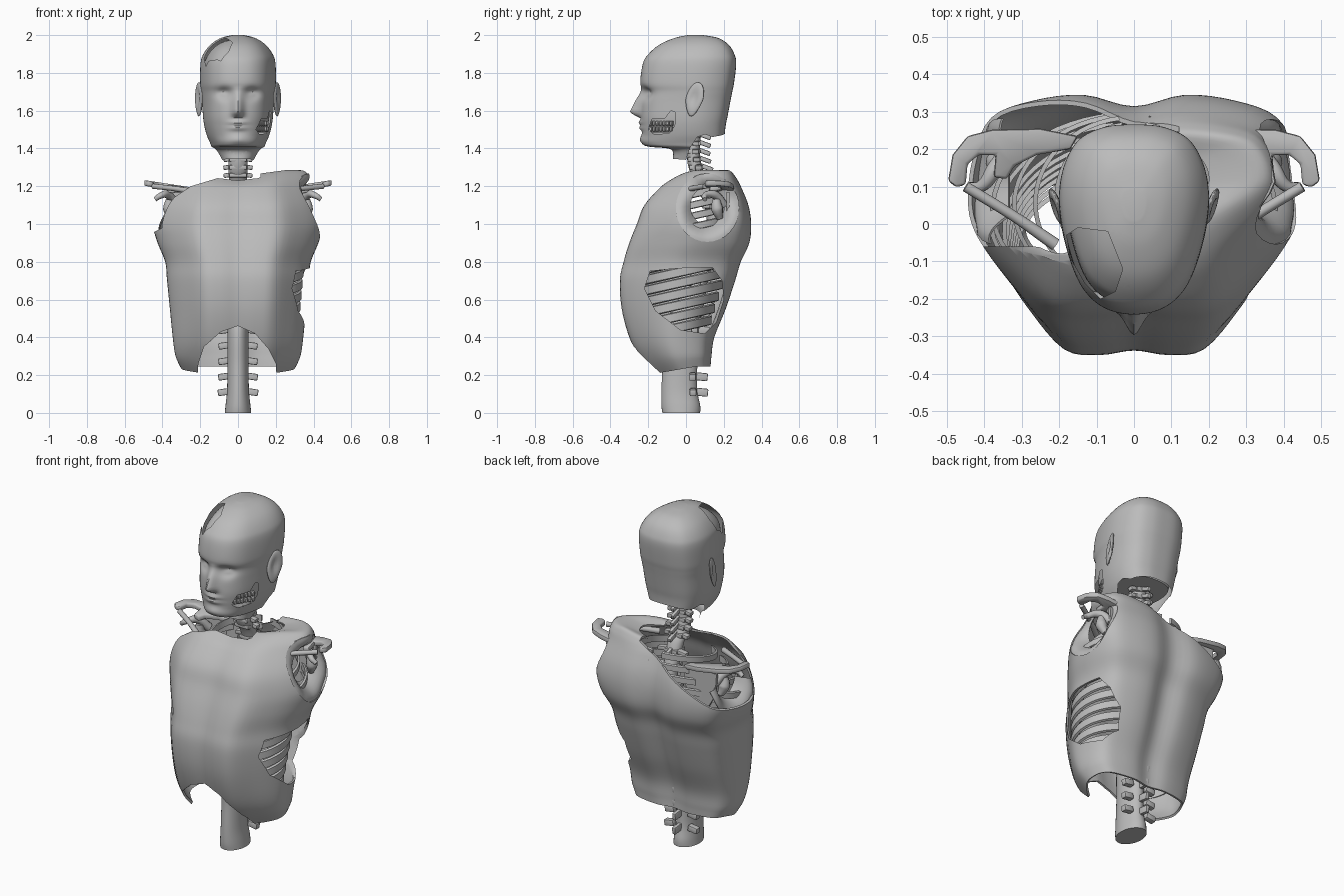
import bpy, bmesh, math
from math import sin, cos, pi, exp
from mathutils import Matrix, Vector

if "Cube" in bpy.data.objects:
    bpy.data.objects.remove(bpy.data.objects["Cube"])

mat = bpy.data.materials.new("plain grey")
mat.diffuse_color = (0.5, 0.5, 0.5, 1)
mat.use_nodes = True
mat.node_tree.nodes["Principled BSDF"].inputs["Base Color"].default_value = mat.diffuse_color
cutters = []


def finish(name, bm, fix=False):
    if fix:
        bmesh.ops.recalc_face_normals(bm, faces=bm.faces)
    me = bpy.data.meshes.new(name)
    bm.to_mesh(me)
    bm.free()
    ob = bpy.data.objects.new(name, me)
    bpy.context.collection.objects.link(ob)
    me.materials.append(mat)
    return ob


def spline(rows, t, closed=False):
    n = len(rows)
    i = int(t) if closed else min(int(t), n - 2)
    f = t - i
    pick = lambda k: rows[k % n] if closed else rows[max(0, min(n - 1, k))]
    return [0.5 * (2*b + (c - a)*f + (2*a - 5*b + 4*c - d)*f*f + (3*b - a - 3*c + d)*f**3)
            for a, b, c, d in zip(pick(i - 1), pick(i), pick(i + 1), pick(i + 2))]


def loft(name, rows, half, n, steps, warp=None, caps=(False, False)):
    """rows: z, half width, front y, back y; half: right half of the section"""
    sec = half + [(-u, v) for u, v in half[-2:0:-1]]
    pts = [spline(sec, j * len(sec) / n, True) for j in range(n)]
    bm, rings = bmesh.new(), []
    for i in range((len(rows) - 1) * steps + 1):
        z, w, f, b = spline(rows, i / steps)
        ps = [Vector((u * w, (f + b) / 2 + v * (b - f) / 2, z)) for u, v in pts]
        rings.append([bm.verts.new(warp(p) if warp else p) for p in ps])
    for a, b in zip(rings, rings[1:]):
        for j in range(n):
            k = (j + 1) % n
            bm.faces.new((a[j], a[k], b[k], b[j]))
    if caps[0]:
        bm.faces.new(rings[0][::-1])
    if caps[1]:
        bm.faces.new(rings[-1])
    return finish(name, bm)


PLACE = {"x": lambda a, b, d: (d, a, b), "y": lambda a, b, d: (a, d, b), "z": lambda a, b, d: (a, b, d)}


def prism(name, pts, axis, lo, hi):
    bm = bmesh.new()
    A, B = [[bm.verts.new(PLACE[axis](a, b, d)) for a, b in pts] for d in (lo, hi)]
    bm.faces.new(A)
    bm.faces.new(B[::-1])
    for i in range(len(pts)):
        k = (i + 1) % len(pts)
        bm.faces.new((A[i], B[i], B[k], A[k]))
    return finish(name, bm, True)


def thicken(ob, t):
    m = ob.modifiers.new("thickness", "SOLIDIFY")
    m.thickness, m.offset = t, -1


def cut(ob, name, pts, axis, lo, hi):
    c = prism(name, pts, axis, lo, hi)
    c.hide_render = True
    cutters.append(c)
    m = ob.modifiers.new(name, "BOOLEAN")
    m.operation, m.object, m.solver = "DIFFERENCE", c, "EXACT"


def window(ob, pts, axis, lo, hi):
    """slice an open sheet along a polygon and drop the faces inside it"""
    bm = bmesh.new()
    bm.from_mesh(ob.data)
    ia, ib, d = {"x": (1, 2, 0), "y": (0, 2, 1), "z": (0, 1, 2)}[axis]
    mid = lambda f: f.calc_center_median()
    sides = list(zip(pts, pts[1:] + pts[:1]))
    amin, amax = min(p[0] for p in pts) - .02, max(p[0] for p in pts) + .02
    bmin, bmax = min(p[1] for p in pts) - .02, max(p[1] for p in pts) + .02
    for (a, b), (a2, b2) in sides:
        fs = [f for f in bm.faces if lo < mid(f)[d] < hi and amin < mid(f)[ia] < amax and bmin < mid(f)[ib] < bmax]
        geom = list({e for f in fs for e in (*f.verts, *f.edges)}) + fs
        bmesh.ops.bisect_plane(bm, geom=geom, dist=1e-5, plane_co=PLACE[axis](a, b, 0),
                               plane_no=Vector(PLACE[axis](b2 - b, a - a2, 0)).normalized())

    def inside(f):
        c, odd = mid(f), False
        for (a, b), (a2, b2) in sides:
            if (b > c[ib]) != (b2 > c[ib]) and c[ia] < a + (c[ib] - b) * (a2 - a) / (b2 - b):
                odd = not odd
        return odd and lo < c[d] < hi
    bmesh.ops.delete(bm, geom=[f for f in bm.faces if inside(f)], context="FACES")
    bm.to_mesh(ob.data)
    bm.free()


def bone(name, pts):
    cu = bpy.data.curves.new(name, "CURVE")
    cu.dimensions, cu.bevel_depth, cu.bevel_resolution = "3D", 1, 3
    cu.use_fill_caps, cu.resolution_u = True, 8
    sp = cu.splines.new("BEZIER")
    sp.bezier_points.add(len(pts) - 1)
    for bp, (x, y, z, r) in zip(sp.bezier_points, pts):
        bp.co, bp.radius = (x, y, z), r
        bp.handle_left_type = bp.handle_right_type = "AUTO"
    cu.materials.append(mat)
    bpy.context.collection.objects.link(bpy.data.objects.new(name, cu))


def level(rows, z):
    for a, b in zip(rows, rows[1:]):
        if a[0] <= z <= b[0]:
            t = (z - a[0]) / (b[0] - a[0])
            return [p + (q - p) * t for p, q in zip(a[1:], b[1:])]


# torso skin, open at neck, waist, side and shoulders
TORSO = [(.21, .30, -.18, .13), (.30, .33, -.25, .135), (.40, .345, -.30, .15), (.55, .36, -.34, .21),
         (.70, .375, -.35, .26), (.80, .385, -.33, .29), (.90, .425, -.30, .335), (1.0, .45, -.26, .345),
         (1.1, .43, -.22, .33), (1.2, .39, -.13, .29), (1.255, .375, -.06, .265),
         (1.285, .33, 0, .24), (1.27, .2, .02, .2)]
BODY = [(0, -.96), (.25, -1), (.5, -.95), (.75, -.6), (.93, -.25), (1, .05), (.97, .45),
        (.85, .8), (.6, .95), (.3, 1), (0, .9)]


def sag(p):
    if p.z > 1.2:
        p.z -= .4 * (p.z - 1.2) * (1 - min(1, abs(p.x) / .25))
    if p.z < .3:
        p.z += (.3 - p.z) / .09 * .035 * max(-.2, min(1, (p.y + .15) / .2))
    return p


skin = loft("torso_skin", TORSO, BODY, 80, 5, sag)
thicken(skin, .012)
cut(skin, "waist_arch_cutter", [(-.22, .1), (-.21, .26), (-.18, .35), (-.09, .43), (0, .46), (.09, .42),
                                (.16, .34), (.2, .26), (.21, .1)], "y", -.6, -.02)
cut(skin, "side_cutter", [(-.22, .66), (-.19, .75), (-.05, .765), (.14, .77), (.19, .7), (.2, .6), (.16, .48),
                          (.1, .42), (-.03, .44), (-.16, .54)], "x", .15, .6)
cut(skin, "shoulder_back_cutter", [(-.6, .88), (-.42, .97), (.12, 1.25), (.12, 1.5), (-.6, 1.5)],
    "y", -.06, .6)
cut(skin, "shoulder_front_cutter", [(-.6, .92), (-.44, 1.0), (-.4, 1.1), (-.25, 1.2), (-.1, 1.245),
                                    (-.1, 1.5), (-.6, 1.5)], "y", -.6, .61)
arm = [(cos(a * pi / 16), sin(a * pi / 16)) for a in range(32)]
cut(skin, "arm_cutter", [(.113 + .167 * c, 1.085 + .18 * s) for c, s in arm], "x", .28, .62)


def side_x(y, z):
    w, f, b = level(TORSO, min(z, 1.25))
    v = max(-.9, min(.9, (2 * y - f - b) / (b - f)))
    return w * level([(q, u) for u, q in BODY[1:10]], v)[0]


# funnels around the arm openings; only the lower part remains on the open shoulder
for s in (1, -1):
    bm, rings = bmesh.new(), []
    for k in range(7):
        q = k / 6
        ring = []
        for c, h in arm:
            x0 = side_x(.113 + .169 * c, 1.085 + .182 * h)
            x = x0 + (.335 - x0) * q ** 1.5 + .012 * sin(pi * q)
            ring.append(bm.verts.new((s * x, .113 + (.17 - .08 * q) * c, 1.085 + .01 * q + (.183 - .085 * q) * h)))
        rings.append(ring)
    for a, b in zip(rings, rings[1:]):
        for j in range(32):
            if s > 0 or j >= 17:
                bm.faces.new((a[j], a[(j + 1) % 32], b[(j + 1) % 32], b[j]))
    bmesh.ops.delete(bm, geom=[v for v in bm.verts if not v.link_faces], context="VERTS")
    thicken(finish("arm_funnel", bm, True), .006)

# head skin with sculpted face
HEAD = [(1.34, .10, -.07, .19), (1.395, .13, -.08, .2), (1.41, .14, -.20, .2), (1.43, .148, -.23, .205),
        (1.47, .165, -.23, .205), (1.52, .178, -.235, .21), (1.57, .185, -.24, .22), (1.65, .19, -.235, .235),
        (1.70, .195, -.228, .245), (1.75, .2, -.242, .255), (1.85, .198, -.228, .266), (1.9, .183, -.198, .256),
        (1.95, .145, -.14, .225), (1.985, .09, -.06, .17), (2.0, .03, .01, .09)]
EGG = [(0, -1), (.4, -.93), (.7, -.7), (.9, -.3), (1, .15), (.95, .53), (.75, .83), (.41, .97), (0, 1)]


def g(a, s):
    return exp(-(a / s) ** 2)


def face(p):
    if p.y < -.1:
        x, z = abs(p.x), p.z
        if 1.56 < z < 1.73:
            p.y -= .06 * ((1.73 - z) / .14 if z > 1.59 else (z - 1.56) / .03) * g(x, .028)
        p.y += .03 * g(x - .075, .035) * g(z - 1.69, .03) - .012 * g(x - .075, .022) * g(z - 1.685, .014)
        p.y -= .014 * g(x, .045) * (g(z - 1.537, .012) + g(z - 1.508, .012))
        p.y -= .012 * g(x, .05) * g(z - 1.45, .025)
    return p


head = loft("head_skin", HEAD, EGG, 128, 6, face, (False, True))
window(head, [(-.09, 1.2), (-.07, 1.345), (0, 1.34), (.02, 1.4), (.06, 1.46), (.1, 1.475), (.14, 1.46),
              (.19, 1.47), (.3, 1.52), (.3, 1.2)], "x", -.3, .3)
window(head, [(-.18, -.03), (-.15, -.01), (-.07, -.02), (-.03, -.12), (-.05, -.18),
              (-.09, -.2), (-.13, -.16), (-.17, -.09)], "z", 1.8, 2.1)
window(head, [(-.2, 1.5), (-.17, 1.475), (-.09, 1.48), (-.06, 1.52), (-.055, 1.59),
              (-.08, 1.6), (-.11, 1.56), (-.18, 1.555)], "x", .03, .3)

# skull and teeth under the skin
inner = [(1.68 + .93 * (z - 1.68), w * .9, .01 + .9 * (f - .01), .01 + .9 * (b - .01)) for z, w, f, b in HEAD[4:]]
loft("skull", inner, EGG, 64, 4, None, (True, True))
bm = bmesh.new()
for k in range(7):
    for z in (1.503, 1.533):
        y = -.185 + .018 * k
        bmesh.ops.create_cube(bm, size=1, matrix=Matrix.Translation((.083 + .6 * (y + .19), y, z))
                              @ Matrix.Rotation(-.55, 4, "Z") @ Matrix.Diagonal((.022, .017, .027, 1)))
finish("teeth", bm).modifiers.new("round", "BEVEL").width = .004

# ears
for s in (1, -1):
    bm = bmesh.new()
    bmesh.ops.create_uvsphere(bm, u_segments=24, v_segments=16, radius=1)
    for v in bm.verts:
        x, y, z = v.co
        dent = .015 * exp(-((y + .1) ** 2 + (z - .1) ** 2) / .22) if x > 0 else 0
        y2 = y * (.047 if z > 0 else .047 + .015 * z)
        v.co = (s * (.207 + .014 * x - dent + .35 * y2), .045 + y2 + .018 * z, 1.66 + .09 * z)
    finish("ear", bm, True)

# spine column
SPINE = [(0, .07, -.125, .075), (.04, .066, -.13, .075), (.12, .058, -.13, .06), (.25, .056, -.125, .06),
         (.45, .055, -.12, .07), (.6, .05, -.04, .1), (.75, .045, .03, .13), (1.0, .04, .11, .19),
         (1.2, .045, .06, .14), (1.28, .05, .02, .095), (1.36, .048, .005, .075), (1.5, .045, .01, .08)]
ROUND = [(sin(i * pi / 8), -cos(i * pi / 8)) for i in range(9)]
loft("spine_column", SPINE, ROUND, 32, 6, None, (True, True))

# side and rear processes of each vertebra
bm = bmesh.new()


def spur(c, size, rx=0, ry=0):
    bmesh.ops.create_cube(bm, size=1, matrix=Matrix.Translation(c) @ Matrix.Rotation(rx, 4, "X")
                          @ Matrix.Rotation(ry, 4, "Y") @ Matrix.Diagonal((*size, 1)))


z = .11
while z < 1.47:
    w, f, b = level(SPINE, z)
    neck, low = z > 1.22, z < .5
    spur((0, b + .015, z), (.022, .08, .042 if low else .024), -.1 if low else -.35)
    for s in (1, -1):
        spur((s * (w + (.008 if neck else .018)), b - .025, z), (.04 if neck else .06, .035, .035 if low else .024),
             0, s * .15)
    if neck or .5 < z < 1.2:
        spur((0, (f + b) / 2, z), (w * 1.9, (b - f) * 1.02, .024))
    z += .042 if neck else .082
bev = finish("vertebra_processes", bm).modifiers.new("round", "BEVEL")
bev.width, bev.segments = .006, 2

# rib cage as flat curved bands
bm = bmesh.new()
for k in range(13):
    z0 = .445 + .06 * k
    w, f, b = level(TORSO, z0)
    rx, cy, ry = min(w * .88, .12 + (1.25 - z0) * .95), (f + b) / 2, (b - f) / 2 * .82
    e = .026 if k < 7 else .02
    for s in (1, -1):
        last = None
        for i in range(25):
            t = .15 + 2.5 * i / 24
            y = cy + ry * cos(t)
            ring = [bm.verts.new((s * (rx + d) * sin(t), y + d * cos(t), z0 + .23 * (y - cy) + h))
                    for d, h in ((0, -e), (.012, -.8 * e), (.012, .8 * e), (0, e))]
            if last:
                for j in range(4):
                    bm.faces.new((last[j], last[(j + 1) % 4], ring[(j + 1) % 4], ring[j]))
            else:
                bm.faces.new(ring)
            last = ring
        bm.faces.new(last)
finish("ribs", bm, True)

# shoulder bones on both sides
CREST = [(.15, .235), (.25, .255), (.38, .252), (.445, .235), (.485, .185), (.497, .115), (.475, .098), (.45, .105),
         (.445, .16), (.415, .185), (.37, .185), (.375, .125), (.34, .12), (.32, .155), (.26, .185), (.17, .2)]
for s in (1, -1):
    side = lambda pts: [(s * x, y, z, r) for x, y, z, r in pts]
    bone("collarbone", side(((.21, -.055, 1.165, .017), (.32, .02, 1.185, .014), (.45, .1, 1.2, .014))))
    crest = prism("shoulder_blade_crest", [(s * x, y) for x, y in CREST], "z", 1.2, 1.23)
    for v in crest.data.vertices:
        v.co.z += .16 * (abs(v.co.x) - .48) - .25 * max(0, .19 - v.co.y) * (abs(v.co.x) < .41)
    bev = crest.modifiers.new("round", "BEVEL")
    bev.width, bev.segments = .008, 2
    bone("shoulder_blade_hook", side(((.33, .2, 1.1, .025), (.37, .15, 1.155, .022), (.41, .1, 1.15, .016),
                                      (.44, .1, 1.13, .012))))
    bone("arm_socket", side(((.36, .16, 1.13, .022), (.365, .165, 1.08, .032), (.35, .18, 1.03, .018))))
    prism("shoulder_blade", [(s * x, z) for x, z in ((.14, 1.16), (.36, 1.17), (.35, 1.04), (.28, .92), (.2, .82))],
          "y", .215, .23)

# apply modifiers and shade
bpy.ops.object.select_all(action="DESELECT")
for ob in bpy.context.collection.objects:
    if ob not in cutters:
        ob.select_set(True)
        bpy.context.view_layer.objects.active = ob
bpy.ops.object.convert(target="MESH")
for c in cutters:
    bpy.data.objects.remove(c)
bpy.ops.object.shade_smooth_by_angle(angle=math.radians(38))
